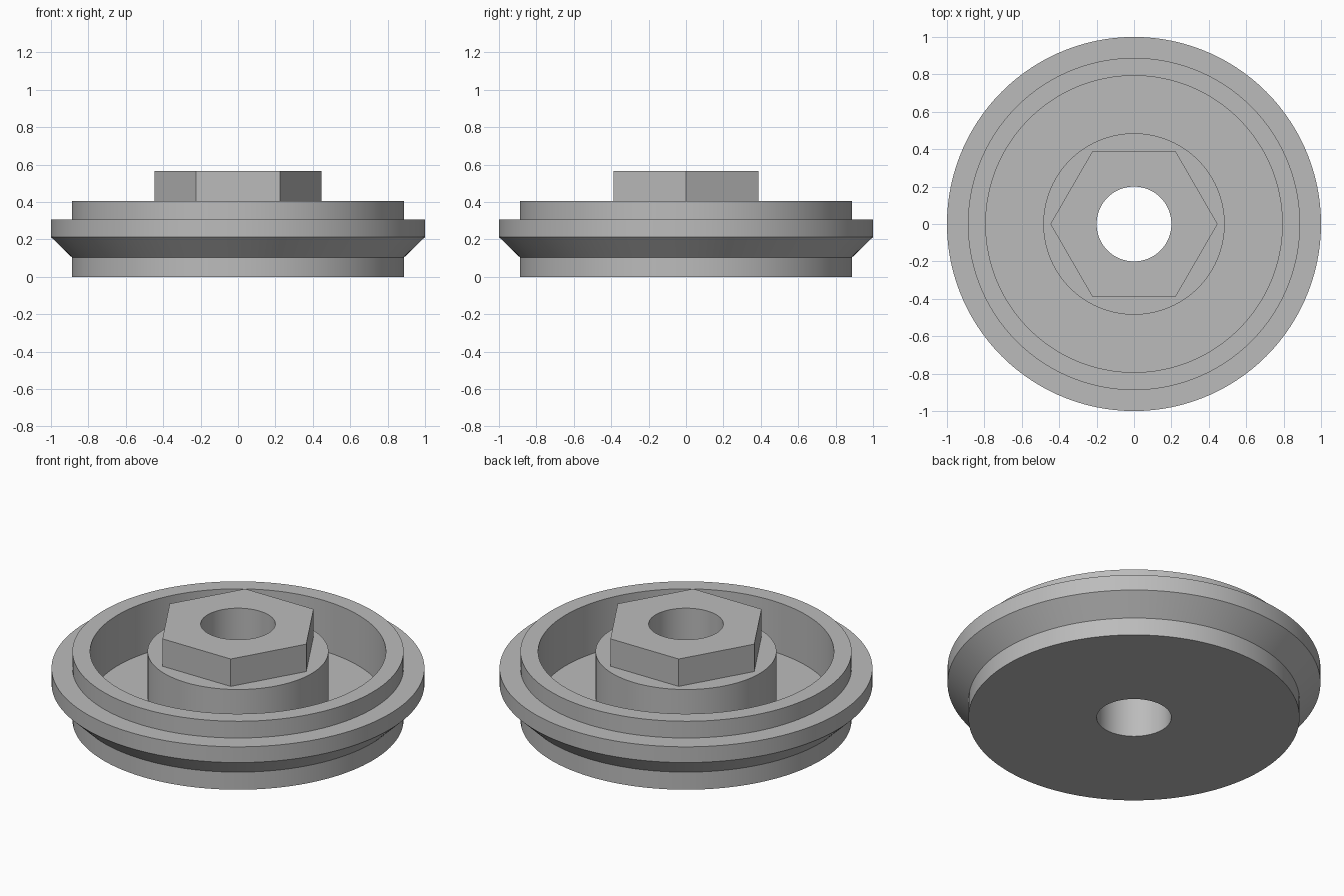
import bpy, bmesh
from math import cos, pi, radians, sin

cube = bpy.data.objects.get("Cube")
if cube:
    bpy.data.objects.remove(cube, do_unlink=True)

SEGMENTS = 120          # multiple of six, so hexagon corners land on vertices
FLOOR, TOP, NUT_TOP = 0.105, 0.405, 0.567
BORE, HUB, NUT = 0.2, 0.485, 0.447

grey = bpy.data.materials.new("plain grey")
grey.use_nodes = True
colour = (0.5, 0.5, 0.5, 1)
grey.diffuse_color = colour
grey.node_tree.nodes["Principled BSDF"].inputs["Base Color"].default_value = colour


def round_radius(r, angle):
    return r


def hex_radius(r, angle):
    """Distance to the side of a hexagon with corner radius r."""
    return r * cos(pi / 6) / cos(angle % (pi / 3) - pi / 6)


def lathe(name, profile):
    """Closed ring of (shape, radius, height) loops around the z axis."""
    bm = bmesh.new()
    angles = [2 * pi * i / SEGMENTS for i in range(SEGMENTS)]
    rings = []
    for shape, r, z in profile:
        rings.append([bm.verts.new((shape(r, a) * cos(a), shape(r, a) * sin(a), z))
                      for a in angles])
    for k, ring in enumerate(rings):
        above = rings[(k + 1) % len(rings)]
        for i in range(SEGMENTS):
            j = (i + 1) % SEGMENTS
            bm.faces.new((ring[i], ring[j], above[j], above[i]))
    bmesh.ops.recalc_face_normals(bm, faces=bm.faces)
    mesh = bpy.data.meshes.new(name)
    bm.to_mesh(mesh)
    bm.free()
    mesh.materials.append(grey)
    obj = bpy.data.objects.new(name, mesh)
    bpy.context.collection.objects.link(obj)
    return obj


# Flanged disc with a recessed floor, raised hub, hexagonal nut and through bore
outer_wall = [(0.888, 0), (0.888, 0.104), (1, 0.213), (1, 0.306), (0.888, 0.306), (0.888, TOP)]
recess = [(0.793, TOP), (0.793, FLOOR), (HUB, FLOOR), (HUB, TOP)]
profile = [(round_radius, r, z) for r, z in outer_wall + recess]
profile += [(hex_radius, NUT, TOP), (hex_radius, NUT, NUT_TOP)]
profile += [(round_radius, BORE, NUT_TOP), (round_radius, BORE, 0)]
cap = lathe("hex_hub_cap", profile)

bpy.ops.object.select_all(action="DESELECT")
cap.select_set(True)
bpy.context.view_layer.objects.active = cap
bpy.ops.object.shade_smooth_by_angle(angle=radians(30))
